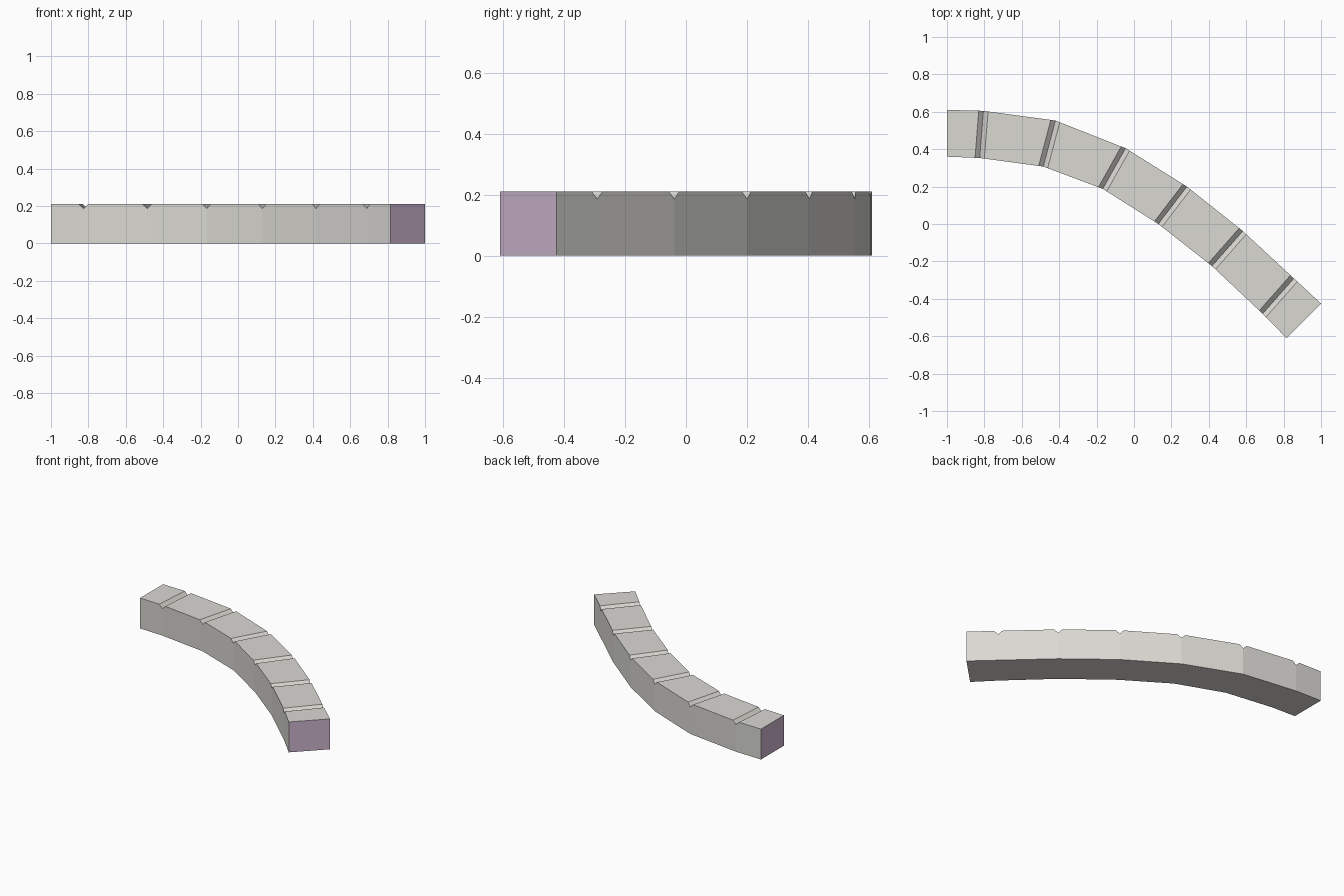
import bpy
import bmesh
from mathutils import Vector

cube = bpy.data.objects.get("Cube")
if cube:
    bpy.data.objects.remove(cube)

HEIGHT, GROOVE_HALF, GROOVE_DEPTH = 0.21, 0.025, 0.024


def make_material(name, colour):
    mat = bpy.data.materials.new(name)
    mat.use_nodes = True
    mat.diffuse_color = colour
    mat.node_tree.nodes["Principled BSDF"].inputs["Base Color"].default_value = colour
    return mat


stone = make_material("pale grey stone", (0.70, 0.69, 0.65, 1))
end_mauve = make_material("mauve end", (0.61, 0.465, 0.61, 1))

# Plan of the curved kerb: outer and inner corner at each joint
outer = [Vector(p) for p in [(-1, 0.61), (-0.805, 0.605), (-0.42, 0.553), (-0.045, 0.405),
                             (0.283, 0.2), (0.582, -0.038), (0.855, -0.291), (1, -0.425)]]
inner = [Vector(p) for p in [(-1, 0.36), (-0.825, 0.353), (-0.485, 0.307), (-0.167, 0.188),
                             (0.13, 0), (0.417, -0.225), (0.688, -0.48), (0.815, -0.61)]]


def toward(points, i, j):
    """Point on the edge from joint i to joint j, a half groove along."""
    return points[i] + (points[j] - points[i]).normalized() * GROOVE_HALF


# Stations along the kerb; each inner joint gets a V groove in the top
stations = [(outer[0], inner[0], HEIGHT)]
for i in range(1, len(outer) - 1):
    stations += [
        (toward(outer, i, i - 1), toward(inner, i, i - 1), HEIGHT),
        (outer[i], inner[i], HEIGHT - GROOVE_DEPTH),
        (toward(outer, i, i + 1), toward(inner, i, i + 1), HEIGHT),
    ]
stations.append((outer[-1], inner[-1], HEIGHT))

bm = bmesh.new()
rings = [[bm.verts.new((p.x, p.y, z)) for p, z in ((o, 0), (o, top), (n, top), (n, 0))]
         for o, n, top in stations]
for a, b in zip(rings, rings[1:]):
    for k in range(4):
        m = (k + 1) % 4
        bm.faces.new((a[k], a[m], b[m], b[k]))

# Coloured end faces
for ring in (rings[0], rings[-1]):
    bm.faces.new(ring).material_index = 1
bmesh.ops.recalc_face_normals(bm, faces=bm.faces)

mesh = bpy.data.meshes.new("curved_kerb")
bm.to_mesh(mesh)
bm.free()
mesh.materials.append(stone)
mesh.materials.append(end_mauve)
kerb = bpy.data.objects.new("curved_kerb", mesh)
bpy.context.collection.objects.link(kerb)
